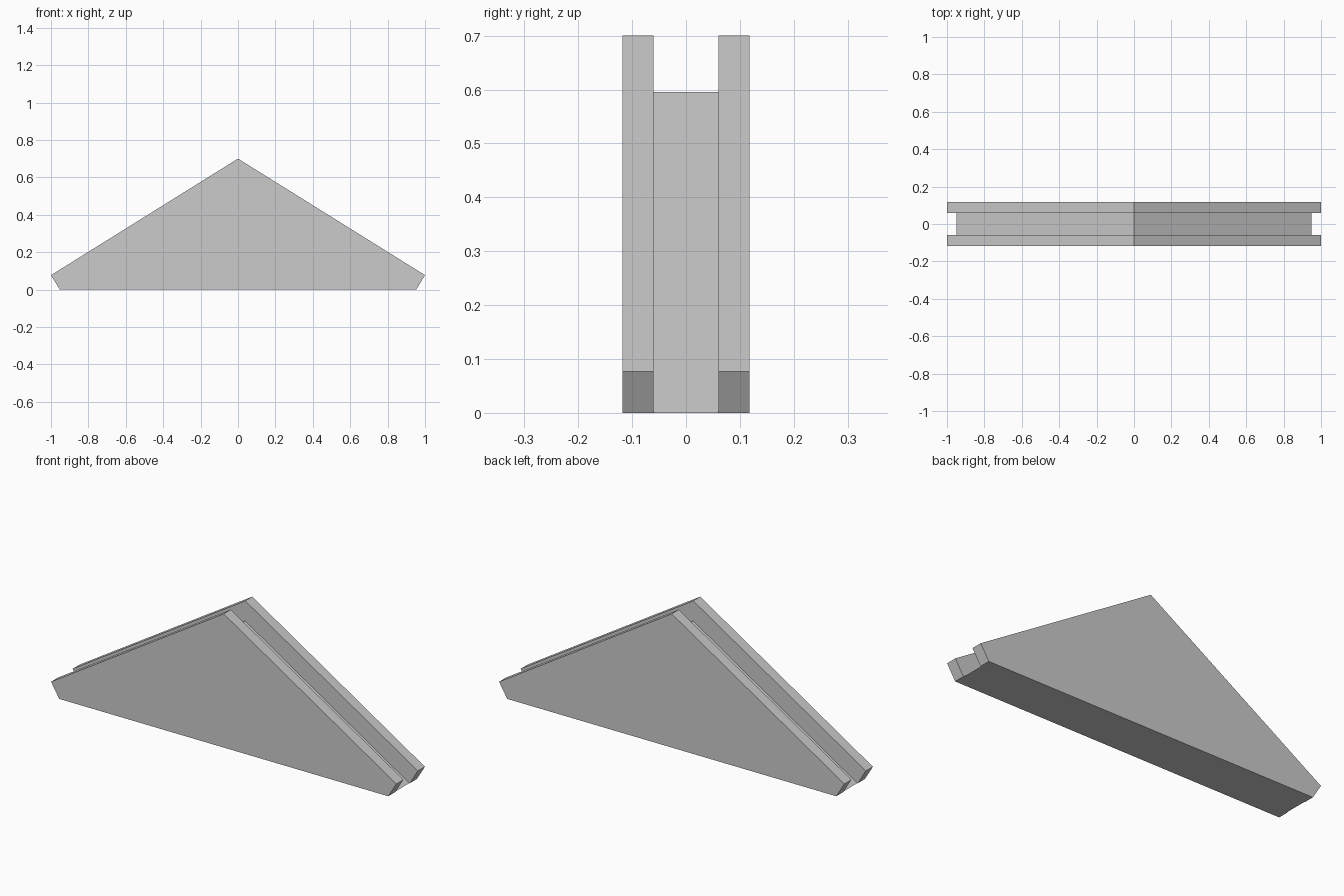
import bpy
import bmesh

if "Cube" in bpy.data.objects:
    bpy.data.objects.remove(bpy.data.objects["Cube"])


def prism(name, profile, half_depth):
    """Extrude an x-z profile symmetrically along y."""
    bm = bmesh.new()
    face = bm.faces.new([bm.verts.new((x, -half_depth, z)) for x, z in profile])
    ext = bmesh.ops.extrude_face_region(bm, geom=[face])
    moved = [v for v in ext["geom"] if isinstance(v, bmesh.types.BMVert)]
    bmesh.ops.translate(bm, verts=moved, vec=(0, 2 * half_depth, 0))
    bmesh.ops.recalc_face_normals(bm, faces=bm.faces)
    mesh = bpy.data.meshes.new(name)
    bm.to_mesh(mesh)
    bm.free()
    obj = bpy.data.objects.new(name, mesh)
    bpy.context.collection.objects.link(obj)
    return obj


def mirrored(apex, right_side):
    """Profile from a centre point and its right half."""
    return [apex] + right_side + [(-x, z) for x, z in reversed(right_side)]


# Gable body with square-cut eaves
body = prism("gable_body", mirrored((0, 0.70), [(1.0, 0.077), (0.953, 0)]), 0.118)

# Groove running along both slopes
slope = 0.595 / 0.95
cutter = prism("groove_cutter",
               mirrored((0, 0.595), [(1.2, 0.595 - 1.2 * slope), (1.2, 1.0)]), 0.06)
cutter.hide_render = True

mod = body.modifiers.new("groove", "BOOLEAN")
mod.operation = "DIFFERENCE"
mod.solver = "EXACT"
mod.object = cutter
bpy.context.view_layer.objects.active = body
bpy.ops.object.modifier_apply(modifier=mod.name)
bpy.data.objects.remove(cutter)
